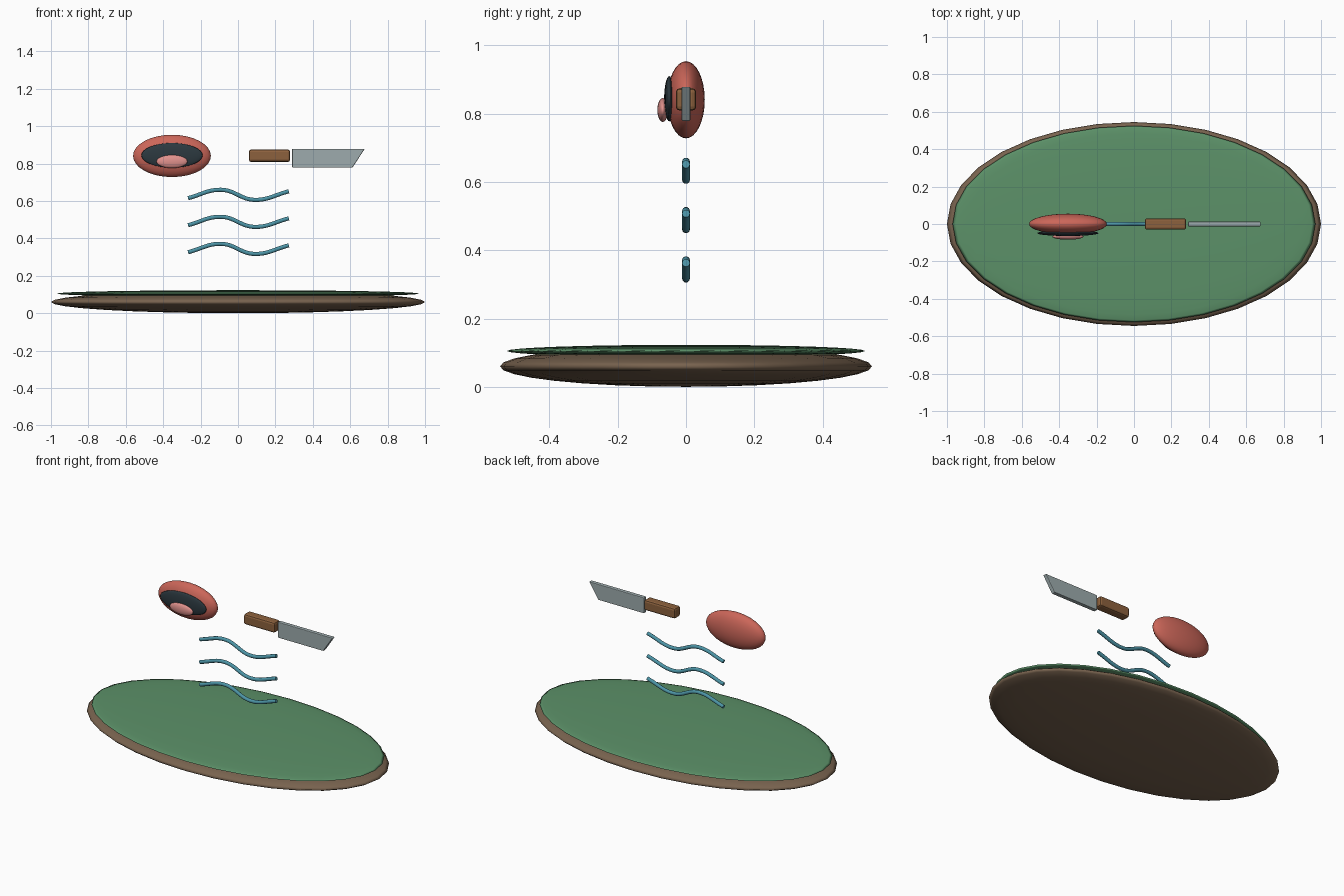
import bpy, bmesh

if "Cube" in bpy.data.objects:
    bpy.data.objects.remove(bpy.data.objects["Cube"])


def material(name, rgb):
    m = bpy.data.materials.new(name)
    m.diffuse_color = (*rgb, 1)
    m.use_nodes = True
    m.node_tree.nodes["Principled BSDF"].inputs["Base Color"].default_value = m.diffuse_color
    return m


GREEN = material("green", (0.107, 0.285, 0.14))
BROWN = material("brown", (0.19, 0.125, 0.078))
RED = material("red", (0.60, 0.133, 0.10))
DARK = material("dark", (0.025, 0.04, 0.05))
PINK = material("pink", (0.75, 0.285, 0.265))
WOOD = material("wood", (0.264, 0.12, 0.047))
STEEL = material("steel", (0.34, 0.41, 0.42))
TEAL = material("teal", (0.073, 0.296, 0.38))


def ellipsoid(name, centre, radii, mat, segs=32, rings=16):
    bpy.ops.mesh.primitive_uv_sphere_add(segments=segs, ring_count=rings, radius=1, location=centre)
    ob = bpy.context.object
    ob.name = name
    ob.scale = radii
    bpy.ops.object.transform_apply(location=False, rotation=False, scale=True)
    bpy.ops.object.shade_smooth()
    ob.data.materials.append(mat)
    return ob


def plate(name, outline, half, bevel, segs, mat):
    """Extrude an (x, z) outline symmetrically along y and round its edges."""
    bm = bmesh.new()
    face = bm.faces.new([bm.verts.new((x, -half, z)) for x, z in outline])
    ext = bmesh.ops.extrude_face_region(bm, geom=[face])["geom"]
    moved = [v for v in ext if isinstance(v, bmesh.types.BMVert)]
    bmesh.ops.translate(bm, verts=moved, vec=(0, 2 * half, 0))
    bmesh.ops.recalc_face_normals(bm, faces=bm.faces)
    me = bpy.data.meshes.new(name)
    bm.to_mesh(me)
    bm.free()
    ob = bpy.data.objects.new(name, me)
    bpy.context.collection.objects.link(ob)
    me.materials.append(mat)
    mod = ob.modifiers.new("bevel", "BEVEL")
    mod.width, mod.segments = bevel, segs


def wave(name, dz):
    cu = bpy.data.curves.new(name, "CURVE")
    cu.dimensions = "3D"
    cu.resolution_u = 12
    cu.bevel_depth = 0.0115
    cu.bevel_resolution = 3
    cu.use_fill_caps = True
    sp = cu.splines.new("BEZIER")
    path = [(-0.267, 0.615), (-0.09, 0.660), (0.088, 0.606), (0.272, 0.652)]
    sp.bezier_points.add(len(path) - 1)
    for p, (x, z) in zip(sp.bezier_points, path):
        p.co = (x, 0, z + dz)
        p.handle_left_type = p.handle_right_type = "AUTO"
    cu.materials.append(TEAL)
    ob = bpy.data.objects.new(name, cu)
    bpy.context.collection.objects.link(ob)


# Oval board with green top
ellipsoid("base", (0, 0, 0.06), (1.0, 0.545, 0.06), BROWN)
ellipsoid("green_top", (0, 0, 0.105), (0.97, 0.525, 0.018), GREEN)

# Open mouth: lips, dark opening, tongue
ellipsoid("lips", (-0.353, 0, 0.841), (0.208, 0.055, 0.113), RED)
ellipsoid("mouth_opening", (-0.353, -0.049, 0.844), (0.164, 0.015, 0.066), DARK)
ellipsoid("tongue", (-0.353, -0.068, 0.811), (0.083, 0.016, 0.035), PINK)

# Knife
plate("knife_handle", [(0.058, 0.809), (0.279, 0.809), (0.279, 0.875), (0.058, 0.875)],
      0.03, 0.012, 2, WOOD)
plate("knife_blade", [(0.289, 0.779), (0.612, 0.779), (0.678, 0.879), (0.289, 0.879)],
      0.013, 0.004, 2, STEEL)

# Three wavy lines
for i in range(3):
    wave(f"wave_{i + 1}", -0.1445 * i)
